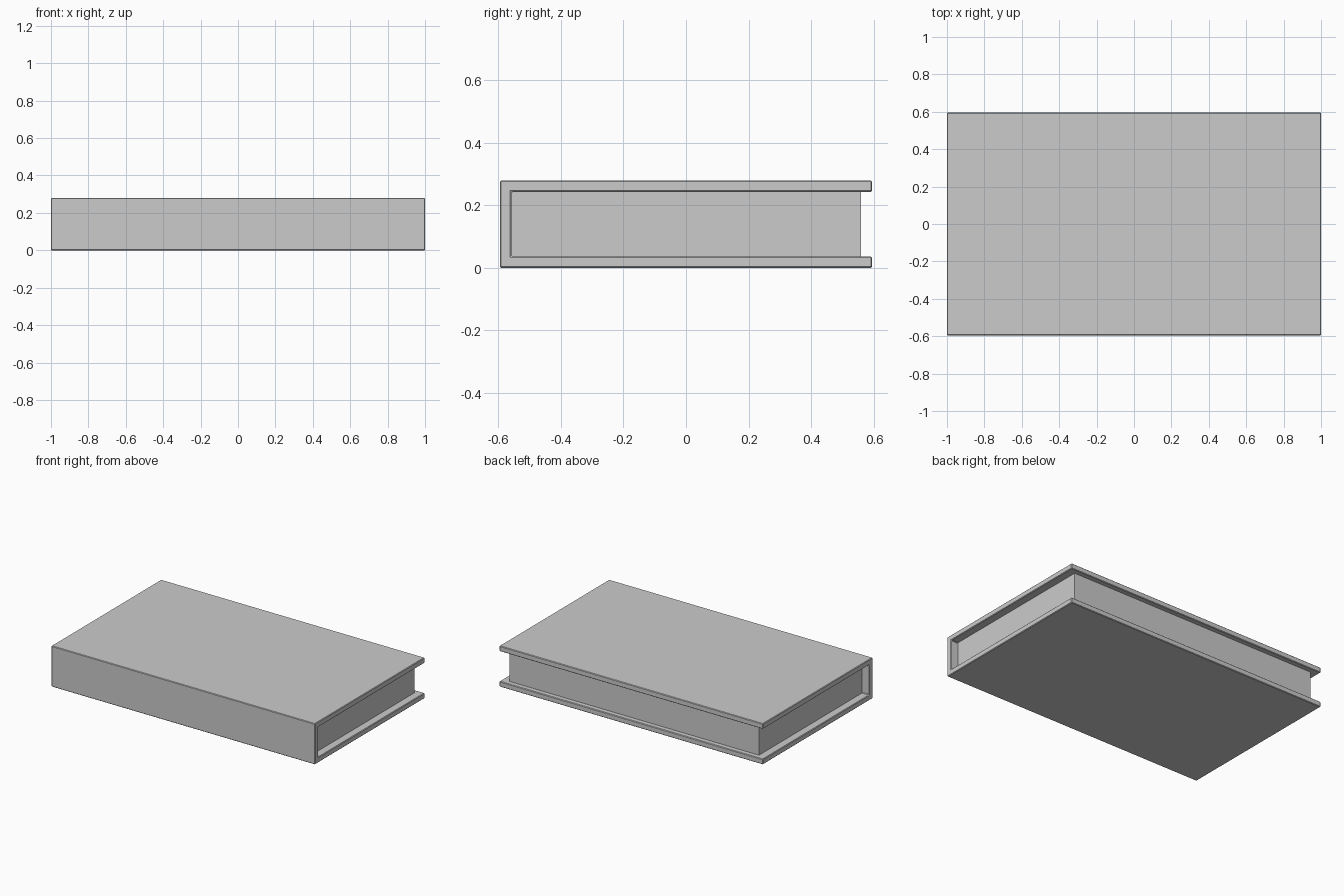
import bpy, bmesh

if "Cube" in bpy.data.objects:
    bpy.data.objects.remove(bpy.data.objects["Cube"])

HALF_X, HALF_Y, HEIGHT, BOARD = 1.0, 0.595, 0.28, 0.037
PAGE_INSET = 0.054


def extrude_x(name, profile, half_x):
    """Extrude a (y, z) profile symmetrically along x."""
    bm = bmesh.new()
    face = bm.faces.new([bm.verts.new((-half_x, y, z)) for y, z in profile])
    geom = bmesh.ops.extrude_face_region(bm, geom=[face])["geom"]
    verts = [g for g in geom if isinstance(g, bmesh.types.BMVert)]
    bmesh.ops.translate(bm, verts=verts, vec=(2 * half_x, 0, 0))
    bmesh.ops.recalc_face_normals(bm, faces=bm.faces[:])
    mesh = bpy.data.meshes.new(name)
    bm.to_mesh(mesh)
    bm.free()
    obj = bpy.data.objects.new(name, mesh)
    bpy.context.collection.objects.link(obj)
    return obj


# Hard cover: two boards joined by the spine, open on three sides
inner_y = -HALF_Y + BOARD
cover = extrude_x("book_cover", [
    (-HALF_Y, 0), (HALF_Y, 0), (HALF_Y, BOARD), (inner_y, BOARD),
    (inner_y, HEIGHT - BOARD), (HALF_Y, HEIGHT - BOARD),
    (HALF_Y, HEIGHT), (-HALF_Y, HEIGHT)], HALF_X)
bevel = cover.modifiers.new("edge_softening", "BEVEL")
bevel.width = 0.004
bevel.segments = 1
bevel.limit_method = "ANGLE"

# Page block, set back from the cover edges
extrude_x("page_block", [
    (inner_y, BOARD), (0.56, BOARD),
    (0.56, HEIGHT - BOARD), (inner_y, HEIGHT - BOARD)], HALF_X - PAGE_INSET)
